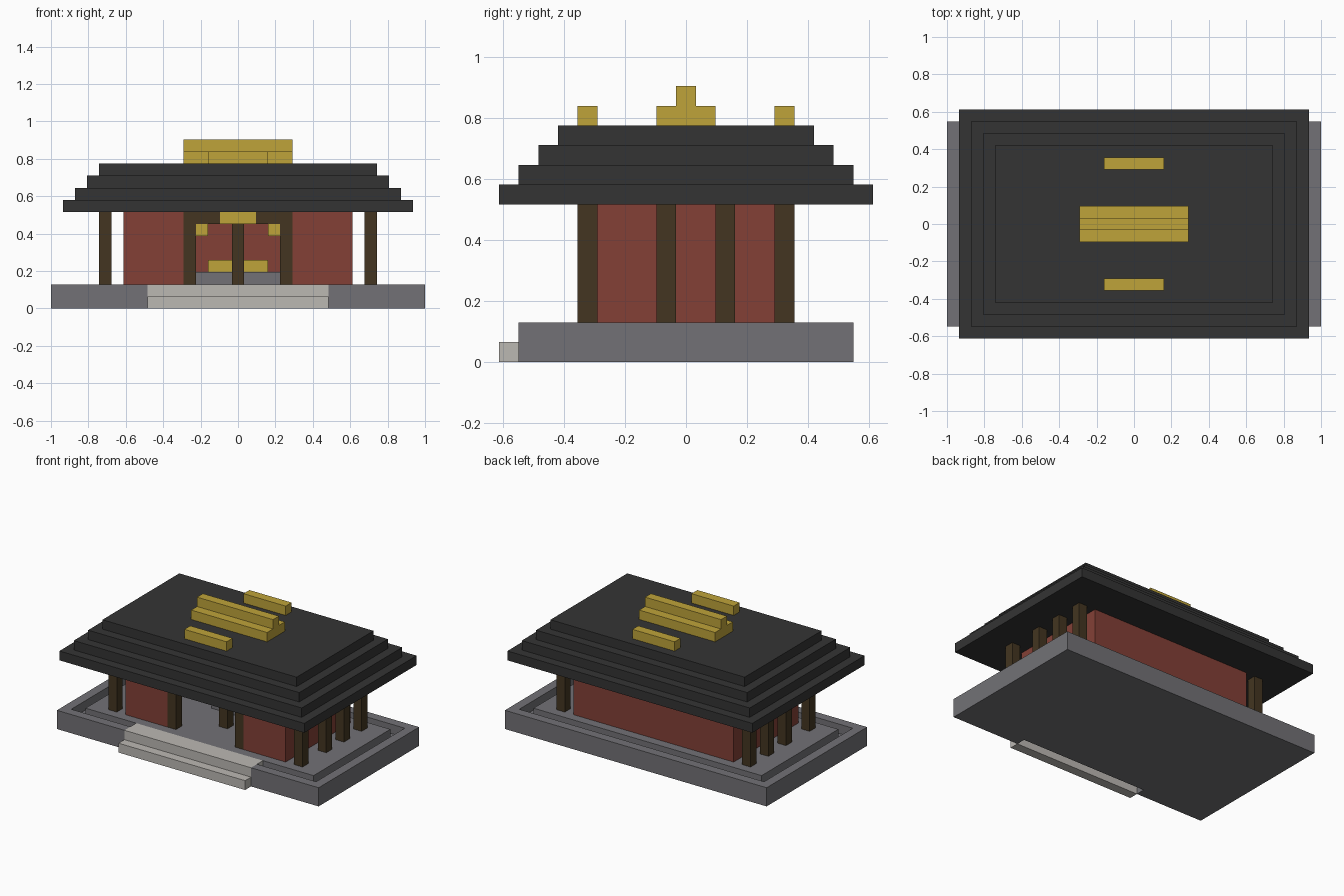
import bpy
import bmesh

U = 2 / 31  # one block of the grid the building is laid out on

cube = bpy.data.objects.get("Cube")
if cube:
    bpy.data.objects.remove(cube, do_unlink=True)


def material(name, rgb):
    m = bpy.data.materials.new(name)
    m.use_nodes = True
    m.diffuse_color = (*rgb, 1)
    bsdf = m.node_tree.nodes["Principled BSDF"]
    bsdf.inputs["Base Color"].default_value = (*rgb, 1)
    bsdf.inputs["Roughness"].default_value = 0.9
    return m


STONE = material("grey stone", (0.17, 0.167, 0.18))
PALE = material("pale stone", (0.50, 0.48, 0.45))
RED = material("red wall", (0.227, 0.051, 0.037))
WOOD = material("dark wood", (0.056, 0.036, 0.015))
GOLD = material("gold", (0.52, 0.37, 0.042))
TILE = material("charcoal tile", (0.034, 0.034, 0.034))


def slab(name, outline, z0, z1, mat):
    """Extrude a flat outline, given in blocks, from z0 up to z1."""
    bm = bmesh.new()
    base = bm.faces.new([bm.verts.new((x * U, y * U, z0 * U)) for x, y in outline])
    top = bmesh.ops.extrude_face_region(bm, geom=[base])["geom"]
    verts = [v for v in top if isinstance(v, bmesh.types.BMVert)]
    bmesh.ops.translate(bm, verts=verts, vec=(0, 0, (z1 - z0) * U))
    bmesh.ops.recalc_face_normals(bm, faces=bm.faces)
    me = bpy.data.meshes.new(name)
    bm.to_mesh(me)
    bm.free()
    me.materials.append(mat)
    ob = bpy.data.objects.new(name, me)
    bpy.context.collection.objects.link(ob)
    return ob


def box(name, x0, x1, y0, y1, z0, z1, mat):
    return slab(name, [(x0, y0), (x1, y0), (x1, y1), (x0, y1)], z0, z1, mat)


def mirrored(half):
    """Close an outline from its right half."""
    return half + [(-x, y) for x, y in reversed(half)]


# Stone base: notched slab, outer rim and inner floor with a gutter between
slab("base_slab", mirrored([(7.5, -7.5), (7.5, -8.5), (15.5, -8.5), (15.5, 8.5)]),
     0, 1, STONE)
slab("base_rim", mirrored([(7.5, -7.5), (7.5, -8.5), (15.5, -8.5), (15.5, 8.5)])
     + [(-14.5, -7.5), (-14.5, 7.5), (14.5, 7.5), (14.5, -7.5)], 1, 2, STONE)
box("floor", -13.5, 13.5, -6.5, 6.5, 1, 2, STONE)

# Entrance steps, the upper one bridging the gutter
box("lower_step", -7.5, 7.5, -9.5, -8.5, 0, 1, PALE)
box("upper_step", -7.5, 7.5, -8.5, -6.5, 1, 2, PALE)

# Hall walls, open at the front
outer = [(4.5, -5.5), (9.5, -5.5), (9.5, 5.5)]
inner = [(8.5, 4.5), (8.5, -4.5), (4.5, -4.5)]
slab("walls", mirrored(outer) + [(-x, y) for x, y in reversed(inner)] + inner,
     2, 8, RED)

# Columns
for side, sx in (("left", 1), ("right", -1)):
    for i, y in enumerate((-5, -1, 2, 5)):
        box(f"{side}_column_{i + 1}", sx * 11 - .5, sx * 11 + .5, y - .5, y + .5, 2, 8, WOOD)
    box(f"{side}_door_column", sx * 4 - .5, sx * 4 + .5, -5.5, -4.5, 2, 8, WOOD)
    box(f"{side}_lintel", sx * 2.5 - 1, sx * 2.5 + 1, -5.5, -4.5, 7, 8, WOOD)
    box(f"{side}_bracket", sx * 3 - .5, sx * 3 + .5, -5.5, -4.5, 6, 7, GOLD)
box("inner_column", -.5, .5, -2.5, -1.5, 2, 8, WOOD)
box("door_plaque", -1.5, 1.5, -5.5, -4.5, 7, 8, GOLD)

# Altar inside the hall
box("altar", -3.5, 3.5, 0.5, 3.5, 2, 3, STONE)
box("altar_top", -2.5, 2.5, 1.5, 2.5, 3, 4, GOLD)

# Stepped roof
for i in range(4):
    x, y = 14.5 - i, 9.5 - i
    box(f"roof_tier_{i + 1}", -x, x, -y, y, 8 + i, 9 + i, TILE)

# Roof ornaments
box("ridge_base", -4.5, 4.5, -1.5, 1.5, 12, 13, GOLD)
box("ridge_cap", -4.5, 4.5, -.5, .5, 13, 14, GOLD)
for name, y in (("front_ornament", -5), ("back_ornament", 5)):
    box(name, -2.5, 2.5, y - .5, y + .5, 12, 13, GOLD)
